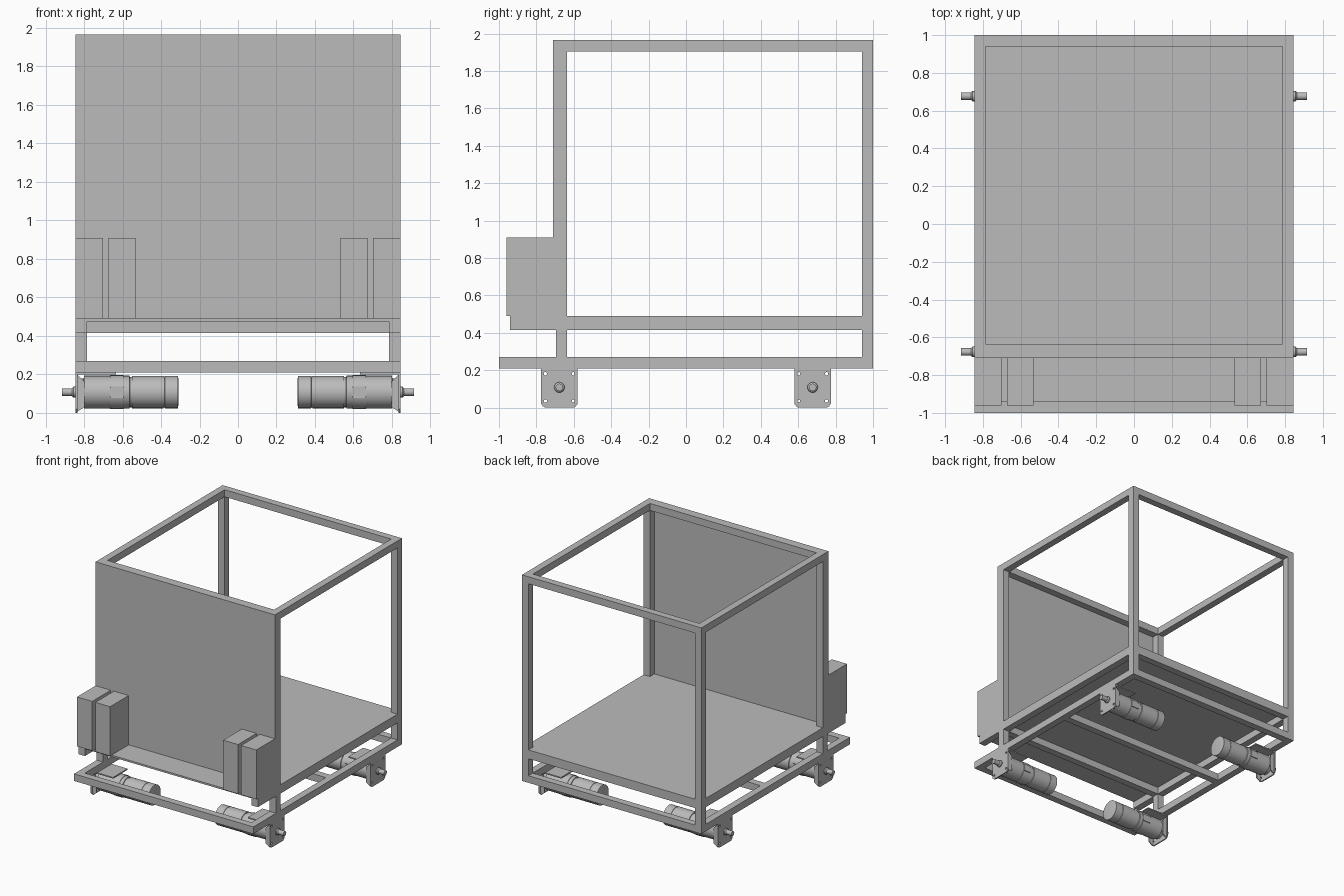
import bpy, bmesh, math
from mathutils import Matrix, Vector

if "Cube" in bpy.data.objects:
    bpy.data.objects.remove(bpy.data.objects["Cube"], do_unlink=True)

grey = bpy.data.materials.new("plain grey")
grey.use_nodes = True
grey.diffuse_color = (0.5, 0.5, 0.5, 1)
grey.node_tree.nodes["Principled BSDF"].inputs["Base Color"].default_value = (0.5, 0.5, 0.5, 1)


def finish(name, bm, smooth=False):
    bmesh.ops.recalc_face_normals(bm, faces=bm.faces)
    mesh = bpy.data.meshes.new(name)
    bm.to_mesh(mesh)
    bm.free()
    mesh.materials.append(grey)
    ob = bpy.data.objects.new(name, mesh)
    bpy.context.collection.objects.link(ob)
    if smooth:
        bpy.ops.object.select_all(action='DESELECT')
        ob.select_set(True)
        bpy.context.view_layer.objects.active = ob
        bpy.ops.object.shade_smooth_by_angle(angle=math.radians(35))
    return ob


def box(name, x, y, z):
    """Box from three (low, high) ranges."""
    bm = bmesh.new()
    bmesh.ops.create_cube(bm, size=1)
    for v in bm.verts:
        v.co = [sum(r) / 2 + c * (r[1] - r[0]) for c, r in zip(v.co, (x, y, z))]
    return finish(name, bm)


def mirrored_box(name, x, y, z):
    box("left_" + name, x, y, z)
    box("right_" + name, (-x[1], -x[0]), y, z)


def turned(name, profile, side, y, z, segments=32):
    """Solid turned about an axis along x; profile is (x, radius) pairs."""
    bm = bmesh.new()
    rings = []
    for x, r in profile:
        angles = [2 * math.pi * i / segments for i in range(segments)]
        rings.append([bm.verts.new((side * x, y + r * math.cos(a), z + r * math.sin(a)))
                      for a in angles])
    for a, b in zip(rings, rings[1:]):
        for i in range(segments):
            j = (i + 1) % segments
            bm.faces.new((a[i], a[j], b[j], b[i]))
    bm.faces.new(rings[0])
    bm.faces.new(rings[-1])
    return finish(name, bm, smooth=True)


def prism(name, outline, start, depth):
    """Outline of 3D points, extruded by the depth vector."""
    bm = bmesh.new()
    face = bm.faces.new([bm.verts.new(Vector(p) + Vector(start)) for p in outline])
    out = bmesh.ops.extrude_face_region(bm, geom=[face])
    bmesh.ops.translate(bm, vec=depth,
                        verts=[g for g in out["geom"] if isinstance(g, bmesh.types.BMVert)])
    return finish(name, bm)


# Frame dimensions
W, T = 0.845, 0.06
IN = W - T
HIGH = 1.965
FRONT, BACK = -0.695, 1.0
side, across = (IN, W), (-IN, IN)
front_y, back_y = (FRONT, FRONT + T), (BACK - T, BACK)
low, mid, top = (0.21, 0.27), (0.415, 0.475), (HIGH - T, HIGH)

# Lower chassis
mirrored_box("chassis_rail", side, (-1, BACK), low)
box("chassis_front_bar", across, (-1, -1 + T), low)
box("chassis_back_bar", across, back_y, low)
box("chassis_middle_bar", across, (0.06, 0.06 + T), low)

# Corner posts
mirrored_box("front_post", side, front_y, (low[1], top[0]))
mirrored_box("back_post", side, back_y, (low[1], top[0]))

# Floor frame and floor sheet
mirrored_box("floor_rail", side, (-0.94, BACK - T), mid)
box("floor_front_bar", across, front_y, mid)
box("floor_back_bar", across, back_y, mid)
box("floor_sheet", (-W, W), (-0.94, BACK), (mid[1], 0.49))

# Top frame
mirrored_box("top_rail", side, (FRONT, BACK), top)
box("top_front_bar", across, front_y, top)
box("top_back_bar", across, back_y, top)

# Front panel and the paired boxes on the shelf
box("front_panel", (-W, W), (FRONT - 0.015, FRONT), (0.49, HIGH))
for label, xs in (("outer", (0.702, W)), ("inner", (0.533, 0.672))):
    mirrored_box(label + "_box", xs, (-0.96, FRONT - 0.015), (0.49, 0.91))

# Motors with their brackets
AXLE = 0.108
body = [(0.31, 0.07), (0.313, 0.084), (0.38, 0.084), (0.381, 0.081), (0.386, 0.081),
        (0.387, 0.084), (0.55, 0.084), (0.552, 0.079), (0.562, 0.079), (0.564, 0.085),
        (0.80, 0.085), (0.802, 0.07), (0.835, 0.07)]
shaft = [(0.83, 0.028), (0.855, 0.028), (0.863, 0.02), (0.915, 0.02)]
H, C = 0.098, 0.02

for sx, lr in ((1, "left"), (-1, "right")):
    for y, fb in ((-0.677, "front"), (0.677, "back")):
        tag = fb + "_" + lr + "_"
        turned(tag + "motor", body, sx, y, AXLE)
        turned(tag + "motor_shaft", shaft, sx, y, AXLE, 20)

        # Upright plate with clipped lower corners
        outline = [(0, -H, 0.21), (0, -H, C), (0, -H + C, 0), (0, H - C, 0), (0, H, C), (0, H, 0.21)]
        plate = prism(tag + "bracket_plate", outline, (sx * 0.835, y, 0), (sx * 0.01, 0, 0))
        bm = bmesh.new()
        for dy in (-0.075, 0.075):
            for dz in (-0.073, 0.073):
                place = Matrix.Translation((sx * 0.84, y + dy, AXLE + dz))
                bmesh.ops.create_cone(bm, cap_ends=True, segments=16, radius1=0.009,
                                      radius2=0.009, depth=0.04,
                                      matrix=place @ Matrix.Rotation(math.pi / 2, 4, 'Y'))
        cutter = finish(tag + "hole_cutter", bm)
        cutter.hide_render = True
        cutter.hide_set(True)
        cut = plate.modifiers.new("screw_holes", 'BOOLEAN')
        cut.operation, cut.object, cut.solver = 'DIFFERENCE', cutter, 'EXACT'

        # Top flange, corner gussets and the clamp round the gearbox
        box(tag + "bracket_flange", sorted((sx * 0.635, sx * W)), (y - H, y + H), (0.2, 0.21))
        for e in (-1, 1):
            gusset = [(0, 0, 0.2), (-sx * 0.04, 0, 0.16), (-sx * 0.04, 0, 0.03), (0, 0, 0.005)]
            prism(tag + "bracket_gusset", gusset, (sx * 0.837, y + e * 0.086 - 0.004, 0),
                  (0, 0.008, 0))
        clamp = [(0.595, 0.089), (0.665, 0.089)]
        turned(tag + "motor_clamp", clamp, sx, y, AXLE, 24)
        box(tag + "clamp_block", sorted((sx * 0.595, sx * 0.665)), (y - 0.09, y + 0.09),
            (AXLE - 0.03, AXLE + 0.03))
